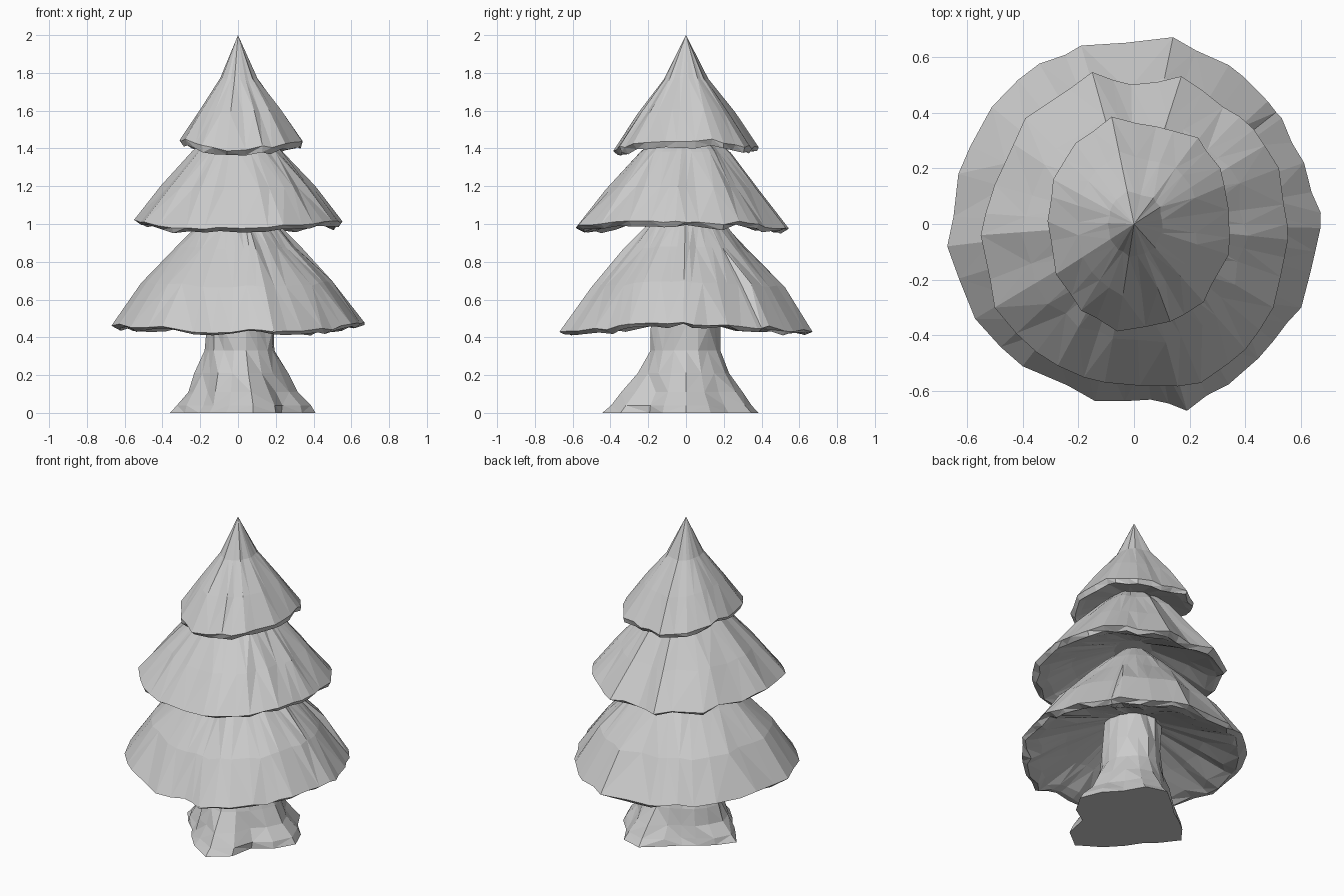
import bpy, bmesh, math, random

if "Cube" in bpy.data.objects:
    bpy.data.objects.remove(bpy.data.objects["Cube"])

random.seed(4)


def loft(name, rings, apex=None):
    """Skin a stack of equal-length closed rings, capped below and above."""
    bm = bmesh.new()
    rows = [[bm.verts.new(p) for p in ring] for ring in rings]
    n = len(rows[0])
    for a, b in zip(rows, rows[1:]):
        for i in range(n):
            j = (i + 1) % n
            # vary the diagonal for a faceted, hand-cut look
            if random.random() < 0.5:
                bm.faces.new((a[i], a[j], b[j]))
                bm.faces.new((a[i], b[j], b[i]))
            else:
                bm.faces.new((a[i], a[j], b[i]))
                bm.faces.new((a[j], b[j], b[i]))
    bm.faces.new(rows[0][::-1])
    if apex:
        tip = bm.verts.new(apex)
        for i in range(n):
            bm.faces.new((rows[-1][i], rows[-1][(i + 1) % n], tip))
    else:
        bm.faces.new(rows[-1])
    bmesh.ops.recalc_face_normals(bm, faces=bm.faces)
    mesh = bpy.data.meshes.new(name)
    bm.to_mesh(mesh)
    bm.free()
    obj = bpy.data.objects.new(name, mesh)
    bpy.context.collection.objects.link(obj)
    return obj


def tier(name, outline, profile, wave, apex=None):
    """Foliage skirt: rim outline scaled along a (scale, height) profile."""
    # add a slightly irregular point between each pair of rim points
    pts = []
    for (x, y), (u, v) in zip(outline, outline[1:] + outline[:1]):
        t, k = random.uniform(.35, .65), random.uniform(.985, 1.015)
        pts += [(x, y), ((x + (u - x) * t) * k, (y + (v - y) * t) * k)]
    lift = [random.uniform(-0.014, 0.014) for _ in pts]
    rings = []
    for s, z in profile:
        ring = []
        for (x, y), dz in zip(pts, lift):
            a = math.atan2(y, x)
            rim = s > 0.93
            k = s * (1 if s == 1 else random.uniform(0.96, 1.03))
            droop = (wave * math.cos(2 * a) + dz) * min(1, s * s * 1.1)
            nick = random.uniform(0, .02) if rim and s < 1 else 0
            ring.append((x * k, y * k, z + droop + nick))
        rings.append(ring)
    return loft(name, rings, apex)


# bottom foliage
tier("lower_foliage",
     [(.67, .04), (.61, .22), (.53, .38), (.48, .44), (.34, .57), (.14, .67), (-.19, .64),
      (-.34, .575), (-.51, .42), (-.63, .18), (-.67, -.08), (-.57, -.34), (-.40, -.51),
      (-.14, -.635), (.06, -.63), (.19, -.67), (.34, -.575), (.50, -.42), (.60, -.30), (.65, -.10)],
     [(.24, .63), (.6, .53), (.86, .455), (.95, .425), (1, .45), (.76, .68),
      (.48, .875), (.31, 1.0), (.12, 1.12)], .016)

# middle foliage
tier("middle_foliage",
     [(.55, 0), (.52, .20), (.43, .34), (.32, .42), (.17, .53), (-.01, .50), (-.15, .545),
      (-.39, .38), (-.50, .14), (-.55, -.04), (-.50, -.30), (-.35, -.46), (-.18, -.55),
      (.02, -.58), (.24, -.57), (.40, -.45), (.50, -.30), (.54, -.12)],
     [(.2, 1.15), (.6, 1.06), (.86, .99), (.95, .965), (1, .995), (.72, 1.19),
      (.43, 1.38), (.2, 1.5)], .02)

# top foliage
tier("top_foliage",
     [(.34, .05), (.31, .20), (.23, .31), (.08, .35), (-.08, .385), (-.21, .29), (-.29, .16),
      (-.31, .01), (-.28, -.18), (-.19, -.31), (-.06, -.385), (.13, -.35), (.25, -.28), (.34, -.11)],
     [(.3, 1.47), (.84, 1.41), (.96, 1.385), (1, 1.425), (.66, 1.6), (.3, 1.77)],
     .026, (0, 0, 2))

# trunk flaring into roots: radius every 20 degrees at the ground
roots = [.41, .38, .35, .40, .39, .29, .25, .26, .30, .36, .30, .27, .30, .36, .45, .40, .30, .36]
rings = []
for z, flare, base in [(0, 1, 0), (.04, .85, .03), (.11, .56, .085), (.21, .26, .14),
                       (.33, .1, .15), (.46, .05, .16), (.66, .04, .15)]:
    ring = []
    for i, r in enumerate(roots):
        a = math.radians(i * 20)
        bump = random.uniform(-.015, .015) if z else 0
        rad = base + r * flare + bump
        ring.append((rad * math.cos(a) + .01 * (z > 0), rad * math.sin(a), z))
    rings.append(ring)
loft("trunk", rings)
